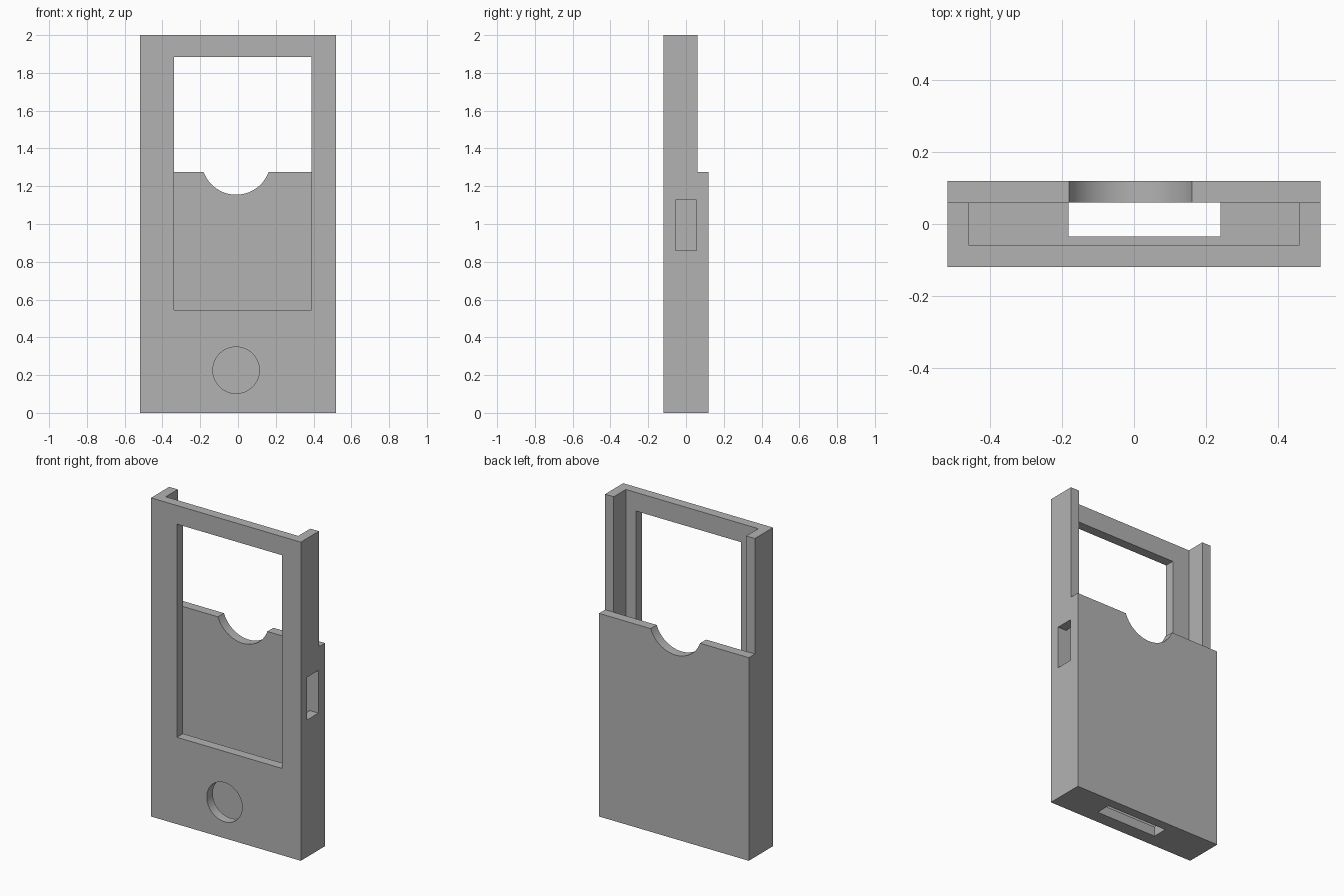
import bpy
import bmesh
import math
from mathutils import Matrix

if "Cube" in bpy.data.objects:
    bpy.data.objects.remove(bpy.data.objects["Cube"], do_unlink=True)

W, D, H = 0.52, 0.12, 2.0      # half width, half depth, height
T = 0.06                       # wall thickness
BACK_TOP = 1.275               # height of the back panel
OVER = 0.1                     # cutter overshoot

grey = bpy.data.materials.new("plain grey")
grey.use_nodes = True
grey.diffuse_color = (0.45, 0.45, 0.45, 1)
grey.node_tree.nodes["Principled BSDF"].inputs["Base Color"].default_value = (0.45, 0.45, 0.45, 1)


def add_object(name, bm):
    mesh = bpy.data.meshes.new(name)
    bm.to_mesh(mesh)
    bm.free()
    mesh.materials.append(grey)
    obj = bpy.data.objects.new(name, mesh)
    bpy.context.collection.objects.link(obj)
    return obj


def box(name, x, y, z):
    """Box from (low, high) ranges on each axis."""
    bm = bmesh.new()
    bmesh.ops.create_cube(bm, size=1)
    for v in bm.verts:
        for i, (low, high) in enumerate((x, y, z)):
            v.co[i] = low if v.co[i] < 0 else high
    return add_object(name, bm)


def disc(name, x, z, radius, y):
    """Cylinder lying along y."""
    bm = bmesh.new()
    bmesh.ops.create_cone(bm, cap_ends=True, segments=96, radius1=radius,
                          radius2=radius, depth=y[1] - y[0])
    place = Matrix.Translation((x, sum(y) / 2, z)) @ Matrix.Rotation(math.pi / 2, 4, "X")
    bmesh.ops.transform(bm, matrix=place, verts=bm.verts)
    return add_object(name, bm)


case = box("card_holder_case", (-W, W), (-D, D), (0, H))

front_cut = (-D - OVER, 0)
back_cut = (0, D + OVER)
cutters = [
    # card pocket, open at the top
    box("pocket_cutter", (T - W, W - T), (T - D, D - T), (T, H + OVER)),
    # shortened back panel
    box("back_cutter", (-W - OVER, W + OVER), (D - T, D + OVER), (BACK_TOP, H + OVER)),
    # window and round button hole in the front
    box("window_cutter", (-0.34, 0.388), front_cut, (0.545, 1.883)),
    disc("button_hole_cutter", -0.01, 0.226, 0.123, front_cut),
    # thumb notch in the back panel
    disc("thumb_notch_cutter", -0.01, 1.338, 0.183, back_cut),
    # side slot and bottom slot
    box("side_slot_cutter", (0.3, W + OVER), (-0.056, 0.055), (0.86, 1.128)),
    box("bottom_slot_cutter", (-0.182, 0.241), (-0.035, D - T), (-OVER, 0.2)),
]

for cutter in cutters:
    cut = case.modifiers.new(cutter.name, "BOOLEAN")
    cut.operation = "DIFFERENCE"
    cut.solver = "EXACT"
    cut.object = cutter

# Bake the cuts and drop the cutters
bpy.context.view_layer.update()
evaluated = case.evaluated_get(bpy.context.evaluated_depsgraph_get())
baked = bpy.data.meshes.new_from_object(evaluated)
case.modifiers.clear()
case.data = baked
for cutter in cutters:
    bpy.data.objects.remove(cutter, do_unlink=True)

# Smooth the round cuts, keep the box edges sharp
bpy.ops.object.select_all(action="DESELECT")
case.select_set(True)
bpy.context.view_layer.objects.active = case
bpy.ops.object.shade_smooth_by_angle(angle=math.radians(30))
